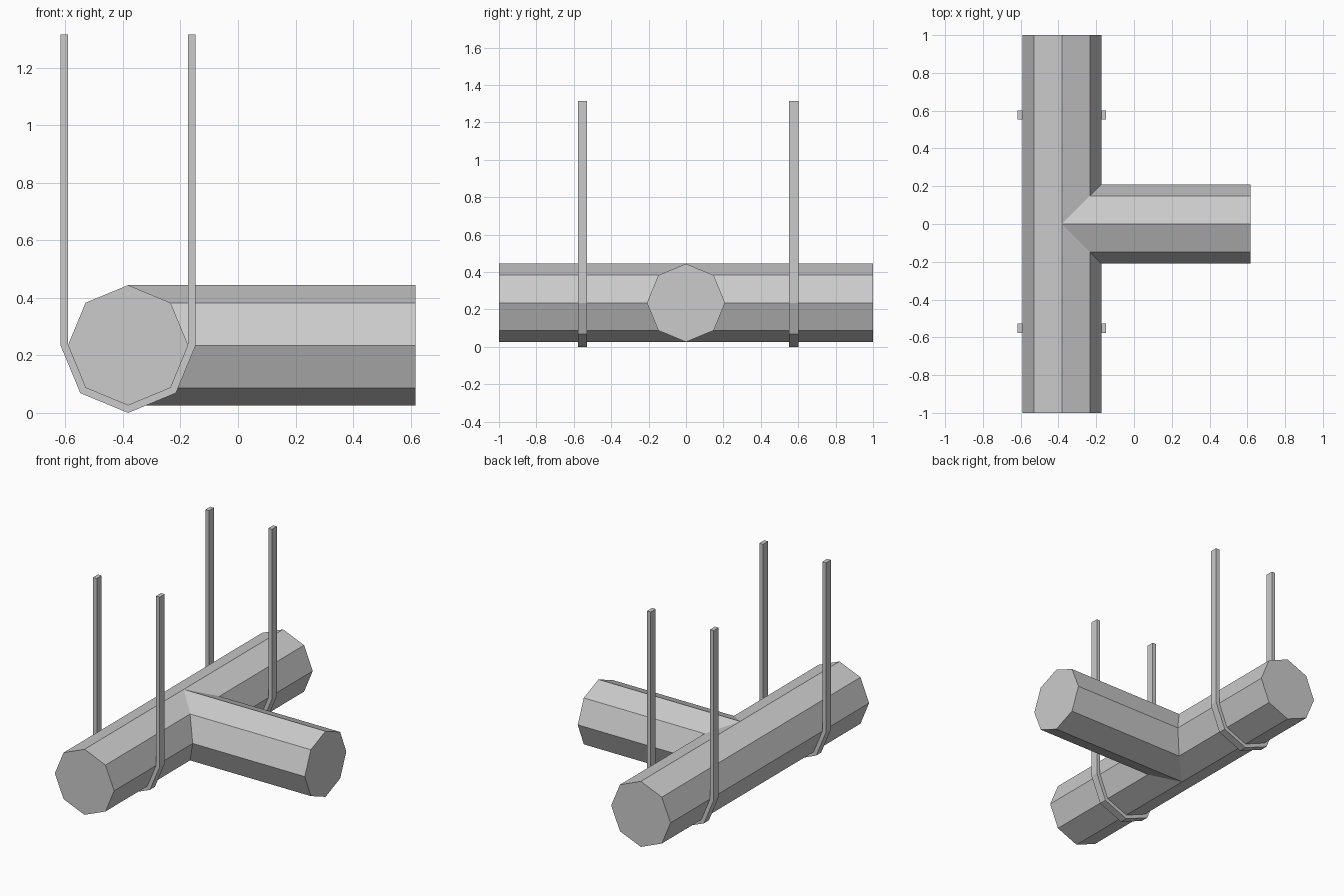
import bpy, bmesh
from math import sin, cos, pi

if "Cube" in bpy.data.objects:
    bpy.data.objects.remove(bpy.data.objects["Cube"])

CX, CZ = -0.382, 0.235      # axis of the main pipe
R, R_OUT = 0.209, 0.235     # pipe radius, outer strap radius
END_X, TOP_Z = 0.617, 1.315


def finish(bm, name):
    bmesh.ops.remove_doubles(bm, verts=bm.verts, dist=1e-5)
    bmesh.ops.recalc_face_normals(bm, faces=bm.faces)
    mesh = bpy.data.meshes.new(name)
    bm.to_mesh(mesh)
    bm.free()
    obj = bpy.data.objects.new(name, mesh)
    bpy.context.collection.objects.link(obj)
    return obj


def face(bm, points):
    return bm.faces.new([bm.verts.new(p) for p in points])


def strips(bm, a, b):
    for i in range(len(a) - 1):
        face(bm, [a[i], a[i + 1], b[i + 1], b[i]])


# Octagonal tee pipe: half profile (offset, z) from top to bottom
bm = bmesh.new()
half = [(R * sin(i * pi / 4), CZ + R * cos(i * pi / 4)) for i in range(5)]
back = [(CX - d, 0, z) for d, z in half]
for s in (-1, 1):
    outer_end = [(CX - d, s, z) for d, z in half]
    inner_end = [(CX + d, s, z) for d, z in half]
    mitre = [(CX + d, s * d, z) for d, z in half]
    branch_end = [(END_X, s * d, z) for d, z in half]
    strips(bm, outer_end, back)
    strips(bm, inner_end, mitre)
    strips(bm, mitre, branch_end)
    face(bm, inner_end + outer_end[-2:0:-1])
face(bm, [(END_X, d, z) for d, z in half] + [(END_X, -d, z) for d, z in half[-2:0:-1]])
bmesh.ops.remove_doubles(bm, verts=bm.verts, dist=1e-5)
# Merge the outer side into full-length facets
seam = [e for e in bm.edges if all(abs(v.co.y) < 1e-4 and v.co.x < CX + 1e-4 for v in e.verts)]
bmesh.ops.dissolve_edges(bm, edges=seam, use_verts=True)
finish(bm, "tee_pipe")


# U-shaped hanger straps wrapped under the main pipe
def u_path(r):
    arc = [(CX + r * cos(pi + i * pi / 4), CZ + r * sin(pi + i * pi / 4)) for i in range(5)]
    return [(CX - r, TOP_Z)] + arc + [(CX + r, TOP_Z)]


def hanger(name, y, width=0.05):
    bm = bmesh.new()
    inner, outer = u_path(R), u_path(R_OUT)
    rings = [[(p[0], y - width / 2, p[1]), (p[0], y + width / 2, p[1]),
              (q[0], y + width / 2, q[1]), (q[0], y - width / 2, q[1])]
             for p, q in zip(inner, outer)]
    for a, b in zip(rings, rings[1:]):
        strips(bm, a + a[:1], b + b[:1])
    face(bm, rings[0])
    face(bm, rings[-1])
    finish(bm, name)


hanger("front_hanger_strap", -0.553)
hanger("back_hanger_strap", 0.577)
